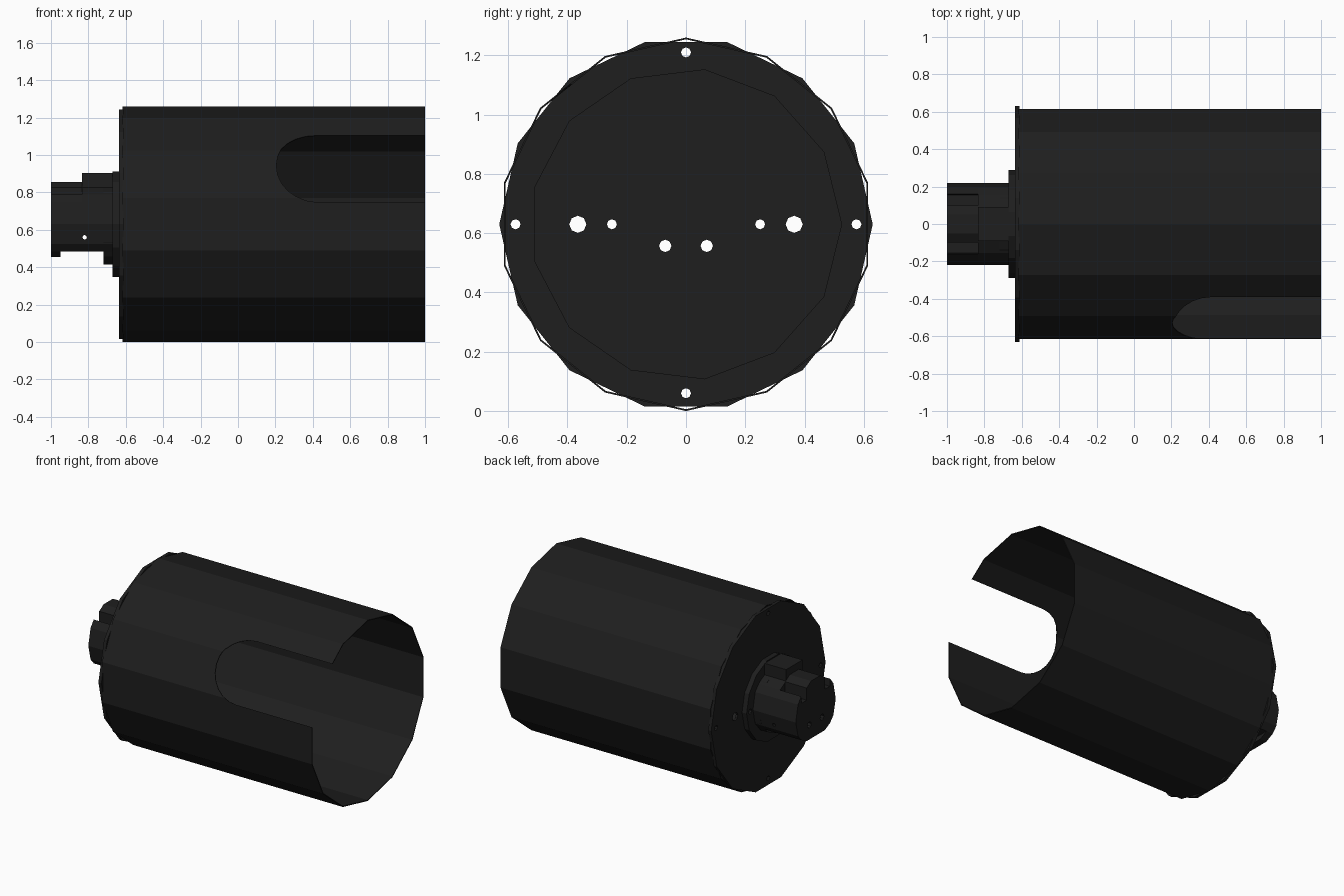
import bpy, bmesh
from math import sin, cos, pi, radians
from mathutils import Matrix

if "Cube" in bpy.data.objects:
    bpy.data.objects.remove(bpy.data.objects["Cube"])

CZ = 0.63  # height of the main axis
mat = bpy.data.materials.new("dark_plastic")
mat.diffuse_color = (0.013, 0.013, 0.013, 1)
mat.use_nodes = True
mat.node_tree.nodes["Principled BSDF"].inputs["Base Color"].default_value = mat.diffuse_color


def ngon(r, n, phase=0.0, y=0.0, z=CZ):
    return [(y + r * cos(phase + 2 * pi * i / n), z + r * sin(phase + 2 * pi * i / n)) for i in range(n)]


def mirror(half):
    """Close a right-hand (y, z) profile by mirroring it over y = 0."""
    return half + [(-y, z) for y, z in reversed(half)]


def prisms(name, items):
    """items: (profile in y/z, x0, x1, [matrix]) extruded along x into one object."""
    bm = bmesh.new()
    for pts, x0, x1, *m in items:
        M = m[0] if m else Matrix()
        a = [bm.verts.new(M @ Matrix.Translation((x0, y, z)).translation) for y, z in pts]
        b = [bm.verts.new(M @ Matrix.Translation((x1, y, z)).translation) for y, z in pts]
        bm.faces.new(a)
        bm.faces.new(b)
        for i in range(len(pts)):
            j = (i + 1) % len(pts)
            bm.faces.new((a[i], a[j], b[j], b[i]))
    bmesh.ops.recalc_face_normals(bm, faces=bm.faces)
    me = bpy.data.meshes.new(name)
    bm.to_mesh(me)
    bm.free()
    me.materials.append(mat)
    ob = bpy.data.objects.new(name, me)
    bpy.context.collection.objects.link(ob)
    return ob


def cut(ob, *cutters):
    for c in cutters:
        mod = ob.modifiers.new("cut", 'BOOLEAN')
        mod.operation = 'DIFFERENCE'
        mod.solver = 'EXACT'
        mod.object = c
        bpy.context.view_layer.objects.active = ob
        bpy.ops.object.modifier_apply(modifier=mod.name)


# Thin 14-sided shell, open at +x
shell = prisms("shell", [(ngon(0.63, 14, pi / 2), -0.618, 1.0)])
bore = prisms("bore_cutter", [(ngon(0.624, 14, pi / 2), -0.7, 1.1)])

# Round-ended slot through the upper front wall, drawn flat then turned to face outward
slot_pts = [(1.2, -0.21), (1.2, 0.21)] + [
    (0.415 - 0.21 * sin(pi * i / 12), 0.21 * cos(pi * i / 12)) for i in range(13)]
a = radians(30.5)
slot_frame = Matrix(((0, 1, 0, 0), (-cos(a), 0, sin(a), 0), (sin(a), 0, cos(a), CZ), (0, 0, 0, 1)))
slot = prisms("slot_cutter", [(slot_pts, 0.3, 0.9, slot_frame)])
cut(shell, bore, slot)

# Screw and wire holes along x
spec = [(0, 1.21, .017), (0, .06, .017), (.575, CZ, .017), (-.575, CZ, .017)]
for s in (1, -1):
    spec += [(s * .365, CZ, .029), (s * .25, CZ, .017), (s * .07, .557, .021)]
holes = prisms("hole_cutter", [(ngon(r, 8, 0, y, z), -1.2, -0.5) for y, z, r in spec])
pin = prisms("pin_cutter", [(ngon(0.012, 8, 0, 0.82, 0.56), -0.5, 0.5,
                             Matrix.Rotation(pi / 2, 4, 'Z'))])

# End plate with a shallow inner recess
plate = prisms("end_plate", [(ngon(0.63, 14), -0.635, -0.612)])
recess = prisms("recess_cutter", [(ngon(0.525, 13), -0.62, -0.5)])
cut(plate, recess, holes)

# Hub flange and round collar
flange = prisms("hub_flange", [(ngon(0.29, 14), -0.67, -0.635)])
cut(flange, holes)
collar = prisms("hub_collar", [(ngon(0.22, 14), -0.72, -0.67)])
cut(collar, holes)

# Hub body: ribbed rear part, grooved nose, locking lip below
side = [(0.16, 0.485), (0.195, 0.525), (0.22, 0.63), (0.195, 0.745)]
rear = prisms("hub_rear", [(mirror(side + [(0.155, 0.79), (0.09, 0.825), (0.09, 0.905)]), -0.835, -0.67)])
nose = prisms("hub_nose", [(mirror(side + [(0.16, 0.79), (0.155, 0.74), (0.1, 0.74),
                                           (0.1, 0.825), (0.05, 0.855)]), -1.0, -0.835)])
lip = prisms("hub_lip", [(mirror([(0.10, 0.455), (0.16, 0.485)]), -1.0, -0.95)])
for ob in (rear, nose):
    cut(ob, holes, pin)

for c in (bore, slot, holes, pin, recess):
    bpy.data.objects.remove(c)
